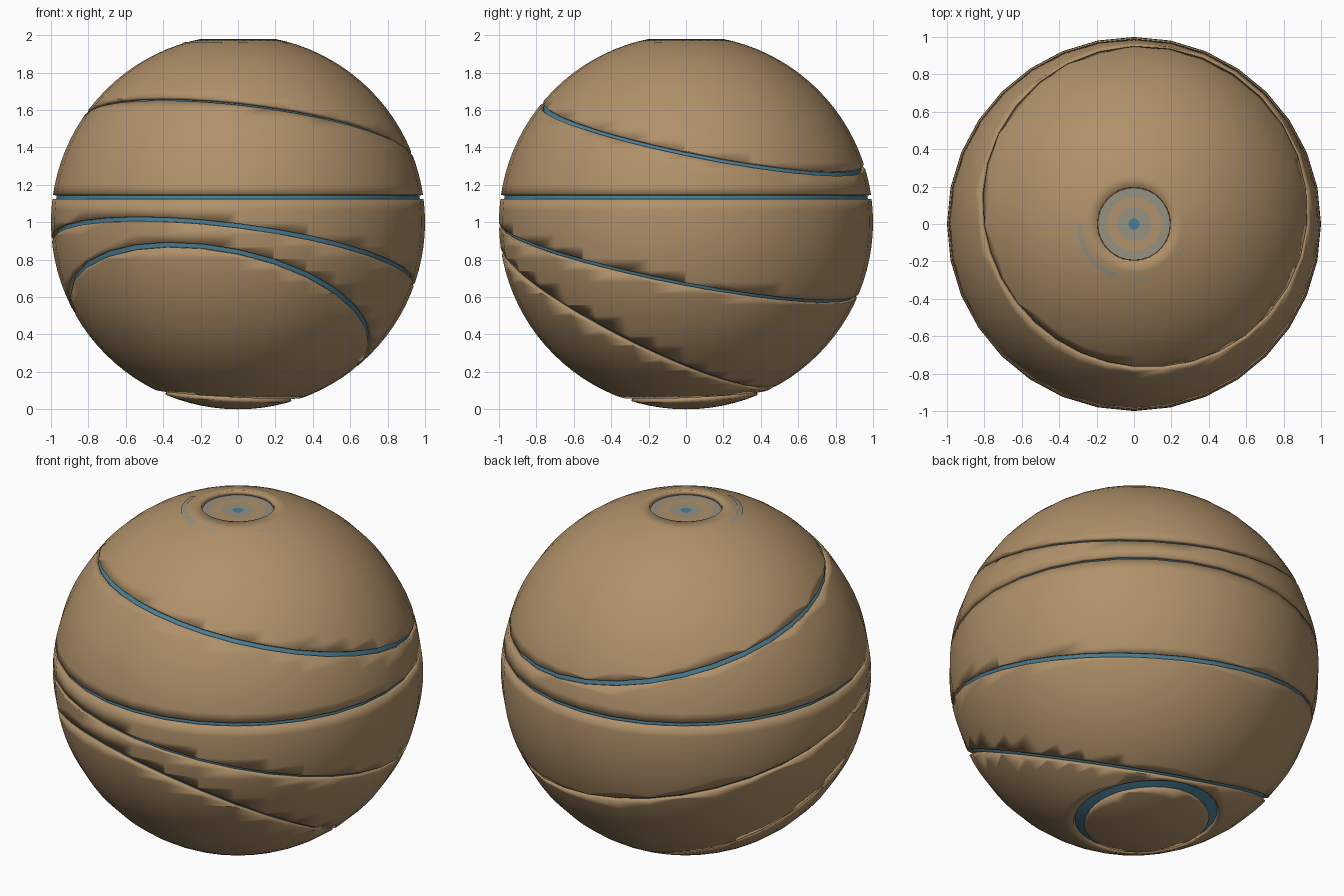
import bpy, bmesh, math
from mathutils import Vector

if "Cube" in bpy.data.objects:
    bpy.data.objects.remove(bpy.data.objects["Cube"])

def material(name, rgb):
    m = bpy.data.materials.new(name)
    m.diffuse_color = (*rgb, 1)
    m.use_nodes = True
    m.node_tree.nodes["Principled BSDF"].inputs["Base Color"].default_value = m.diffuse_color
    return m

BROWN = material("tan brown", (0.434, 0.283, 0.144))
BLUE = material("slate blue", (0.07, 0.216, 0.314))
GRAY = material("warm gray", (0.305, 0.283, 0.216))

CENTRE = Vector((0, 0, 1))

def add_object(name, bm, mats, smooth=True):
    mesh = bpy.data.meshes.new(name)
    bm.to_mesh(mesh)
    bm.free()
    for m in mats:
        mesh.materials.append(m)
    ob = bpy.data.objects.new(name, mesh)
    ob.location = CENTRE
    bpy.context.collection.objects.link(ob)
    if smooth:
        bpy.ops.object.select_all(action='DESELECT')
        ob.select_set(True)
        bpy.context.view_layer.objects.active = ob
        bpy.ops.object.shade_smooth_by_angle(angle=math.radians(35))
    return ob

def cut(bm, co, no, clear=False):
    bmesh.ops.bisect_plane(bm, geom=bm.verts[:] + bm.edges[:] + bm.faces[:], dist=1e-5,
                           plane_co=co, plane_no=no, clear_outer=clear)

def ball(radius, top):
    bm = bmesh.new()
    bmesh.ops.create_uvsphere(bm, u_segments=32, v_segments=48, radius=radius)
    cut(bm, (0, 0, top), (0, 0, 1), True)
    return bm

# Grooves lie in planes z = a*x + b*y + c, measured from the ball centre
GROOVES = [(0, 0, 0.135), (-0.126, -0.197, 0.485), (-0.126, -0.197, -0.216),
           (-0.193, -0.5, -0.653), (-0.055, 0.049, -0.932)]
HALF = 0.011

# Outer shell, sliced into plates by the grooves, open at the top
bm = ball(1.0, 0.98)
for a, b, c in GROOVES:
    n = Vector((-a, -b, 1)).normalized()
    p = Vector((0, 0, c))
    cut(bm, p + n * HALF, n)
    cut(bm, p - n * HALF, n)
    strip = [f for f in bm.faces if abs((f.calc_center_median() - p).dot(n)) < HALF - 1e-4]
    bmesh.ops.delete(bm, geom=strip, context='FACES')
shell = add_object("outer_shell", bm, [BROWN])
sol = shell.modifiers.new("thickness", 'SOLIDIFY')
sol.thickness = 0.025
sol.offset = -1

# Blue core seen through the grooves
add_object("inner_core", ball(0.98, 0.945), [BLUE])

# Recess floor in concentric colour zones
bm = bmesh.new()
N = 32
def circle(r, z):
    return [bm.verts.new((r * math.cos(2 * math.pi * i / N), r * math.sin(2 * math.pi * i / N), z))
            for i in range(N)]
loops = [circle(r, 0.955) for r in (0.03, 0.09, 0.145, 0.21)]
bm.faces.new(loops[0]).material_index = 0
for k, idx in enumerate((1, 2, 1)):
    for i in range(N):
        j = (i + 1) % N
        f = bm.faces.new((loops[k][i], loops[k + 1][i], loops[k + 1][j], loops[k][j]))
        f.material_index = idx
add_object("recess_floor", bm, [BLUE, GRAY, BROWN], smooth=False)

# Thin gray arc marks around the opening
bm = bmesh.new()
for start, end, r0, r1 in ((180, 253, 0.28, 0.308), (270, 280, 0.288, 0.302), (325, 334, 0.288, 0.302)):
    prev = None
    steps = max(2, int((end - start) / 5))
    for i in range(steps + 1):
        t = math.radians(start + (end - start) * i / steps)
        pair = [bm.verts.new((r * math.cos(t), r * math.sin(t), math.sqrt(1.003 ** 2 - r * r)))
                for r in (r0, r1)]
        if prev:
            bm.faces.new((prev[0], prev[1], pair[1], pair[0]))
        prev = pair
add_object("opening_marks", bm, [GRAY])
